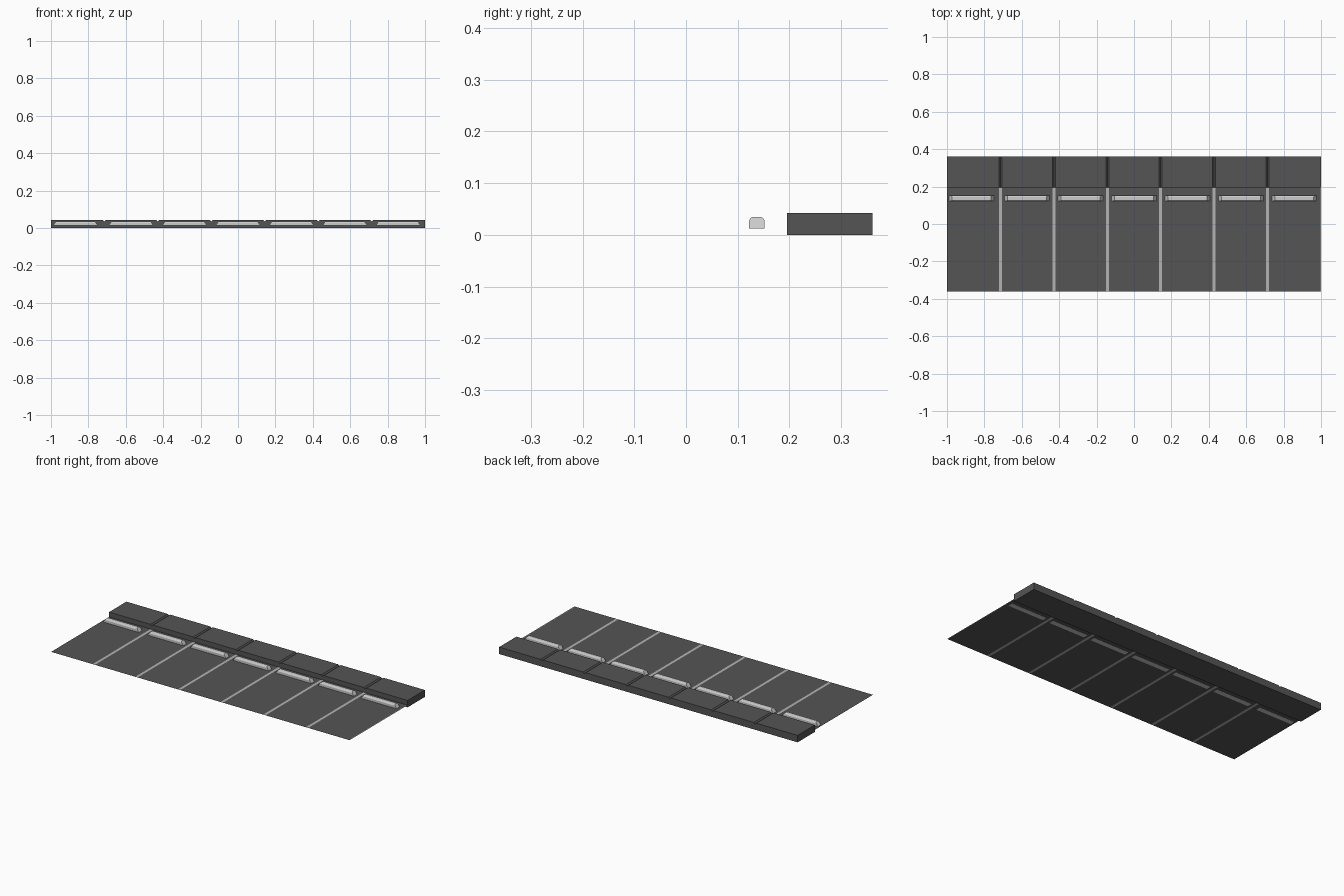
import bpy, bmesh

if "Cube" in bpy.data.objects:
    bpy.data.objects.remove(bpy.data.objects["Cube"])

BAYS = 7
PITCH = 2 / BAYS
GROUND = 0.013
LINE = 0.008          # half width of a painted line


def material(name, v):
    m = bpy.data.materials.new(name)
    m.diffuse_color = (v, v, v, 1)
    m.use_nodes = True
    m.node_tree.nodes["Principled BSDF"].inputs["Base Color"].default_value = m.diffuse_color
    return m


asphalt = material("asphalt", 0.09)
paint = material("paint", 0.45)
concrete = material("concrete", 0.55)


def finish(name, bm, mat):
    bmesh.ops.recalc_face_normals(bm, faces=bm.faces)
    me = bpy.data.meshes.new(name)
    bm.to_mesh(me)
    bm.free()
    me.materials.append(mat)
    ob = bpy.data.objects.new(name, me)
    bpy.context.collection.objects.link(ob)
    return ob


def flat(name, x0, x1, mat):
    bm = bmesh.new()
    pts = [(x0, -0.36), (x1, -0.36), (x1, 0.197), (x0, 0.197)]
    bm.faces.new([bm.verts.new((x, y, GROUND)) for x, y in pts])
    for f in bm.faces:
        f.normal_update()
    return finish(name, bm, mat)


def wheel_stop(name, cx):
    # chamfered cross-section (y, z), with the ends sloping in toward the top
    section = [(-0.015, 0.0), (-0.015, 0.015), (-0.012, 0.020), (-0.008, 0.022),
               (0.008, 0.022), (0.012, 0.020), (0.015, 0.015), (0.015, 0.0)]
    bm = bmesh.new()
    rings = []
    for s in (-1, 1):
        rings.append([bm.verts.new((cx + s * (0.12 - max(0, z - 0.004) * 0.9),
                                    0.137 + y, GROUND - 0.0004 + z)) for y, z in section])
    n = len(section)
    for i in range(n):
        j = (i + 1) % n
        bm.faces.new((rings[0][i], rings[0][j], rings[1][j], rings[1][i]))
    for r in rings:
        bm.faces.new(r)
    return finish(name, bm, concrete)


# parking bays, painted lines between them and one wheel stop per bay
for i in range(BAYS):
    left = -1 + i * PITCH
    right = left + PITCH
    flat(f"parking_bay_{i + 1}", left + (LINE if i else 0),
         right - (LINE if i < BAYS - 1 else 0.005), asphalt)
    flat(f"bay_line_{i + 1}", right - (LINE if i < BAYS - 1 else 0.005),
         min(right + LINE, 1), paint)
    wheel_stop(f"wheel_stop_{i + 1}", left + PITCH / 2 - (0.012 if i == 0 else 0))

# raised kerb: front profile with V joints, extruded back
profile = [(-1, 0.0), (-1, 0.042)]
for i in range(1, BAYS):
    x = -1 + i * PITCH
    profile += [(x - 0.008, 0.042), (x, 0.034), (x + 0.008, 0.042)]
profile += [(1, 0.042), (1, 0.0)]
bm = bmesh.new()
front = bm.faces.new([bm.verts.new((x, 0.195, z)) for x, z in profile])
ext = bmesh.ops.extrude_face_region(bm, geom=[front], use_keep_orig=True)
for v in ext["geom"]:
    if isinstance(v, bmesh.types.BMVert):
        v.co.y = 0.36
finish("kerb", bm, asphalt)
